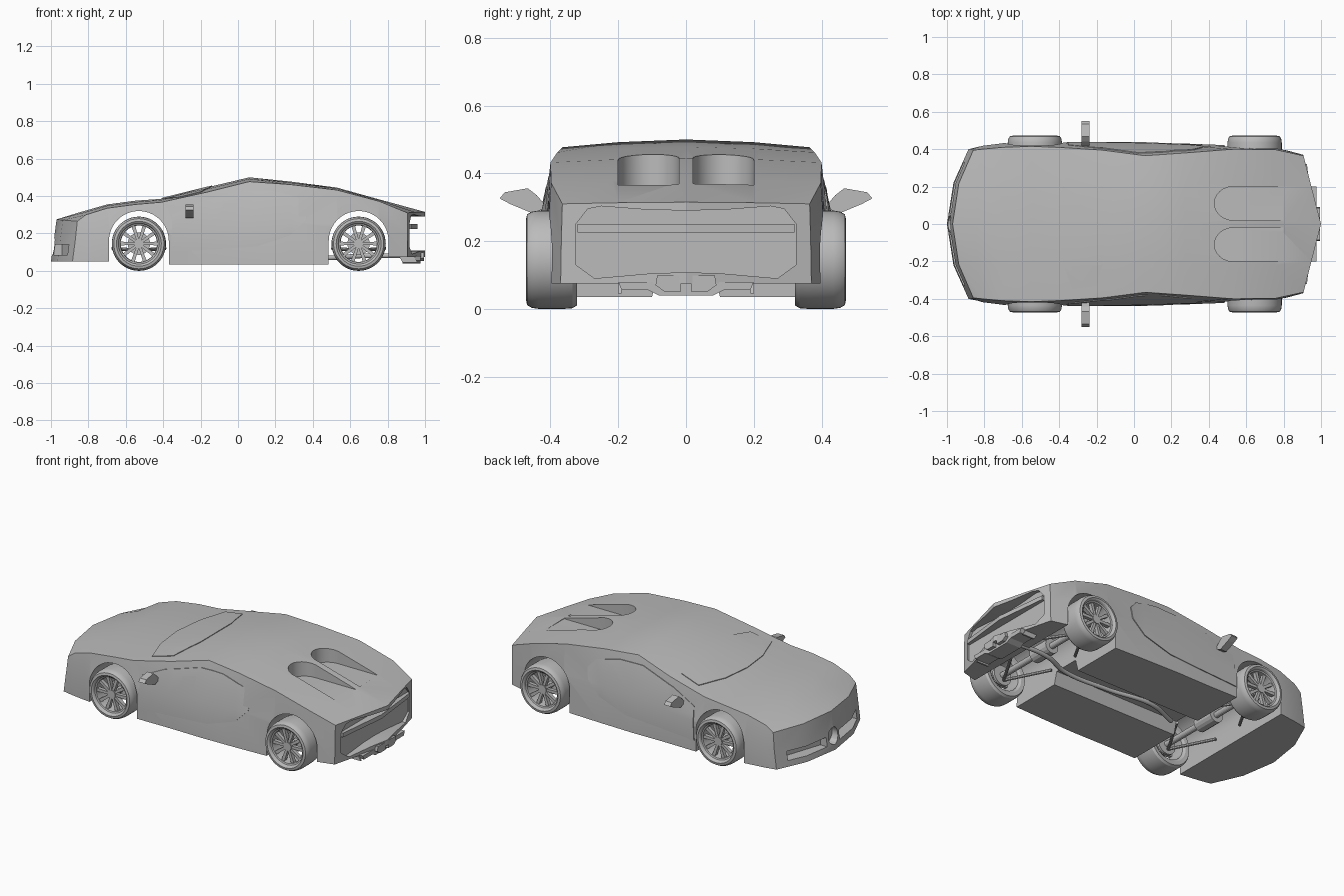
import bpy, bmesh, math
from mathutils import Vector, Matrix

cube = bpy.data.objects.get("Cube")
if cube:
    bpy.data.objects.remove(cube)

grey = bpy.data.materials.new("plain grey")
grey.use_nodes = True
colour = (0.5, 0.5, 0.5, 1)
grey.diffuse_color = colour
grey.node_tree.nodes["Principled BSDF"].inputs["Base Color"].default_value = colour


def finish(name, bm):
    bmesh.ops.recalc_face_normals(bm, faces=bm.faces)
    mesh = bpy.data.meshes.new(name)
    bm.to_mesh(mesh)
    bm.free()
    mesh.materials.append(grey)
    ob = bpy.data.objects.new(name, mesh)
    bpy.context.collection.objects.link(ob)
    return ob


def prism(name, pts, axis, a, b):
    """Extrude a 2D outline along an axis from a to b."""
    place = {"x": lambda p, d: (d, p[0], p[1]),
             "y": lambda p, d: (p[0], d, p[1]),
             "z": lambda p, d: (p[0], p[1], d)}[axis]
    bm = bmesh.new()
    lo = [bm.verts.new(place(p, a)) for p in pts]
    hi = [bm.verts.new(place(p, b)) for p in pts]
    bm.faces.new(lo)
    bm.faces.new(hi)
    for i in range(len(pts)):
        j = (i + 1) % len(pts)
        bm.faces.new((lo[i], lo[j], hi[j], hi[i]))
    return finish(name, bm)


def carve(ob, cutter, operation="DIFFERENCE"):
    mod = ob.modifiers.new("carve", "BOOLEAN")
    mod.operation, mod.object, mod.solver = operation, cutter, "EXACT"
    bpy.context.view_layer.update()
    mesh = bpy.data.meshes.new_from_object(ob.evaluated_get(bpy.context.evaluated_depsgraph_get()))
    ob.modifiers.clear()
    ob.data = mesh
    bpy.data.objects.remove(cutter)


def rod(name, p, q, r, sides=16):
    p, q = Vector(p), Vector(q)
    bm = bmesh.new()
    bmesh.ops.create_cone(bm, cap_ends=True, segments=sides, radius1=r, radius2=r, depth=(q - p).length)
    turn = (q - p).to_track_quat("Z", "Y").to_matrix().to_4x4()
    bm.transform(Matrix.Translation((p + q) / 2) @ turn)
    return finish(name, bm)


def mirrored(pts):
    return [(-a, b) for a, b in pts]


# Body stations: x, centre z, edge y, edge z, waist y, sill y, sill z, end sweep
STATIONS = [
    (-1.0, .275, .395, .265, .40, .40, .05, .115),
    (-.84, .315, .40, .30, .418, .415, .05, .03),
    (-.70, .355, .41, .335, .432, .43, .05, 0),
    (-.55, .375, .415, .355, .437, .435, .05, 0),
    (-.41, .385, .41, .367, .435, .435, .035, 0),
    (-.17, .445, .395, .42, .432, .432, .035, 0),
    (.06, .50, .365, .477, .428, .435, .035, 0),
    (.275, .478, .38, .462, .42, .43, .035, 0),
    (.53, .445, .40, .432, .412, .42, .035, 0),
    (.755, .382, .398, .372, .408, .41, .075, 0),
    (1.0, .315, .365, .31, .368, .37, .075, -.095)]


def make_body():
    bm = bmesh.new()
    rings = []
    for x, zc, ye, ze, ym, yb, zb, sweep in STATIONS:
        half = [(0, zb), (.55 * yb, zb), (yb, zb), (ym, zb + .52 * (ze - zb)),
                (ye, ze), (.55 * ye, ze + .65 * (zc - ze)), (0, zc)]
        ring = []
        for y, z in half + mirrored(half[5:0:-1]):
            power = 2 if sweep > 0 else 1
            lean = .03 * (z - zb) / (zc - zb) if x == -1 else 0
            ring.append(bm.verts.new((x + lean + sweep * (abs(y) / yb) ** power, y, z)))
        rings.append(ring)
    for r, s in zip(rings, rings[1:]):
        for i in range(12):
            j = (i + 1) % 12
            bm.faces.new((r[i], r[j], s[j], s[i]))
    for r in (rings[0], rings[-1]):
        for cap in ((0, 1, 5, 6), (1, 2, 3, 4, 5)):
            bm.faces.new([r[i] for i in cap])
            bm.faces.new([r[-i % 12] for i in cap])
    return finish("body", bm)


body = make_body()
smooth = [body]

# Door skins and windscreen: shallow slices of a slightly larger body
DOOR = [(-.36, .10), (-.35, .30), (-.2, .37), (.02, .43), (.17, .43), (.32, .395),
        (.37, .34), (.36, .27), (.28, .19), (.1, .13)]
SCREEN = [(-.2, .33), (-.15, .15), (-.14, 0), (-.15, -.15), (-.2, -.33),
          (-.33, -.35), (-.39, -.18), (-.41, 0), (-.39, .18), (-.33, .35)]
for name, side in (("left_door", 1), ("right_door", -1)):
    door = make_body()
    door.name = name
    door.data.transform(Matrix.Diagonal((1, 1.012, 1, 1)))
    carve(door, prism("door_cutter", DOOR, "y", side * .33, side * .6), "INTERSECT")
    smooth.append(door)
screen = make_body()
screen.name = "windscreen"
screen.data.transform(Matrix.Translation((0, 0, .004)))
carve(screen, prism("screen_cutter", SCREEN, "z", .34, .6), "INTERSECT")
smooth.append(screen)

# Open wheel wells, running through the full width
WHEELS = (-.53, .645)
for x in WHEELS:
    arch = [(x + .16 * math.cos(a), .16 + .16 * math.sin(a))
            for a in (math.pi * i / 20 for i in range(21))]
    carve(body, prism("arch_cutter", arch + [(x - .16, -.1), (x + .16, -.1)], "y", -.6, .6))

# Rear fascia recess and underfloor tunnel
half = [(.27, .09), (.325, .13), (.325, .25), (.29, .295), (.25, .303), (.12, .293)]
outline = [(0, .108), (.1, .105)] + half + [(0, .29)]
outline += mirrored(reversed(half)) + [(-.1, .105)]
carve(body, prism("tail_cutter", outline, "x", .908, 1.1))
carve(body, prism("tunnel_cutter", [(-.11, 0), (.11, 0), (.08, .11), (-.08, .11)], "x", -.5, .6))

# Engine deck scoops and nose openings
for s in (1, -1):
    scoop = [(.80, s * .02), (.80, s * .2), (.53, s * .2)]
    scoop += [(.53 - .1 * math.sin(a), s * (.11 + .09 * math.cos(a)))
              for a in (math.pi * i / 12 for i in range(1, 12))] + [(.53, s * .02)]
    carve(body, prism("scoop_cutter", scoop, "z", .366, .6))
    slot = [(-1.1, s * .06), (-.94, s * .06), (-.85, s * .33), (-1.1, s * .33)]
    carve(body, prism("slot_cutter", slot, "z", .085, .14))
oval = [(.045 * math.cos(a), .13 + .05 * math.sin(a)) for a in (math.tau * i / 16 for i in range(16))]
carve(body, prism("nose_cutter", oval, "x", -1.1, -.945))

# Rear light bar, diffuser and twin tailpipes
prism("rear_light_bar", [(.9, -.32), (.925, -.32), (.96, 0), (.925, .32), (.9, .32)], "z", .225, .25)
side = [(.08, .04), (.11, .055), (.19, .055), (.2, .08)]
prism("diffuser", side + mirrored(reversed(side)), "x", .88, .975)
for name, s in (("left", 1), ("right", -1)):
    pipe = [(s * .015, .052), (s * .065, .052), (s * .09, .07), (s * .085, .098), (s * .015, .098)]
    prism(name + "_tailpipe", pipe, "x", .9, .995)
    prism(name + "_rear_fin", [(.88, .045), (.96, .045), (.94, .08), (.86, .08)], "y", s * .19, s * .2)

# Door mirrors
MIRROR = [(.41, .30), (.44, .335), (.467, .356), (.535, .344), (.55, .326), (.518, .309), (.453, .282)]
prism("left_mirror", MIRROR, "x", -.28, -.238)
prism("right_mirror", mirrored(MIRROR), "x", -.28, -.238)


def wheel(name, x, s):
    """Spun tyre and rim ring with ten spokes and a hub."""
    section = [(.098, .335), (.112, .325), (.135, .322), (.143, .335), (.145, .36), (.145, .435),
               (.142, .455), (.134, .469), (.12, .472), (.112, .466), (.108, .455), (.1, .452), (.097, .44)]
    bm = bmesh.new()
    rings = [[bm.verts.new((x + r * math.cos(a), s * y, .145 + r * math.sin(a))) for r, y in section]
             for a in (math.tau * i / 48 for i in range(48))]
    for i, ring in enumerate(rings):
        nxt = rings[(i + 1) % 48]
        for j in range(len(section)):
            k = (j + 1) % len(section)
            bm.faces.new((ring[j], ring[k], nxt[k], nxt[j]))
    smooth.append(finish(name + "_tyre", bm))
    smooth.append(rod(name + "_hub", (x, s * .40, .145), (x, s * .452, .145), .026, 24))
    smooth.append(rod(name + "_brake_disc", (x, s * .35, .145), (x, s * .365, .145), .06, 24))
    for i in range(10):
        a = math.tau * (i // 2) / 5 + (.3 if i % 2 else -.3) + math.pi / 2
        u, v = Vector((math.cos(a), math.sin(a))), Vector((-math.sin(a), math.cos(a)))
        c = Vector((x, .145))
        blade = [c + u * .015 + v * .007, c + u * .015 - v * .007, c + u * .1 - v * .01, c + u * .1 + v * .01]
        prism(name + "_spoke", [tuple(p) for p in blade], "y", s * .425, s * .447)


for end, x in zip(("front", "rear"), WHEELS):
    wheel(end + "_left", x, 1)
    wheel(end + "_right", x, -1)
    # Axles and suspension arms
    smooth.append(rod(end + "_axle", (x, -.41, .145), (x, .41, .145), .018))
    smooth.append(rod(end + "_differential", (x, -.07, .145), (x, .07, .145), .045))
    for s in (1, -1):
        for dx in (-.14, .14):
            smooth.append(rod(end + "_arm", (x + dx, s * .1, .12), (x, s * .34, .11), .009, 8))

# Exhaust pipe along the tunnel
curve = bpy.data.curves.new("exhaust_pipe", "CURVE")
curve.dimensions, curve.bevel_depth, curve.bevel_resolution = "3D", .013, 3
spline = curve.splines.new("BEZIER")
route = [(-.3, -.04, .07), (-.1, .03, .07), (.2, 0, .07), (.5, 0, .07), (.66, .05, .08), (.92, .05, .08)]
spline.bezier_points.add(len(route) - 1)
for point, co in zip(spline.bezier_points, route):
    point.co = co
    point.handle_left_type = point.handle_right_type = "AUTO"
curve.materials.append(grey)
bpy.context.collection.objects.link(bpy.data.objects.new("exhaust_pipe", curve))

# Smooth shading with crisp edges
bpy.ops.object.select_all(action="DESELECT")
for ob in smooth:
    ob.select_set(True)
bpy.context.view_layer.objects.active = body
bpy.ops.object.shade_smooth_by_angle(angle=math.radians(22))
